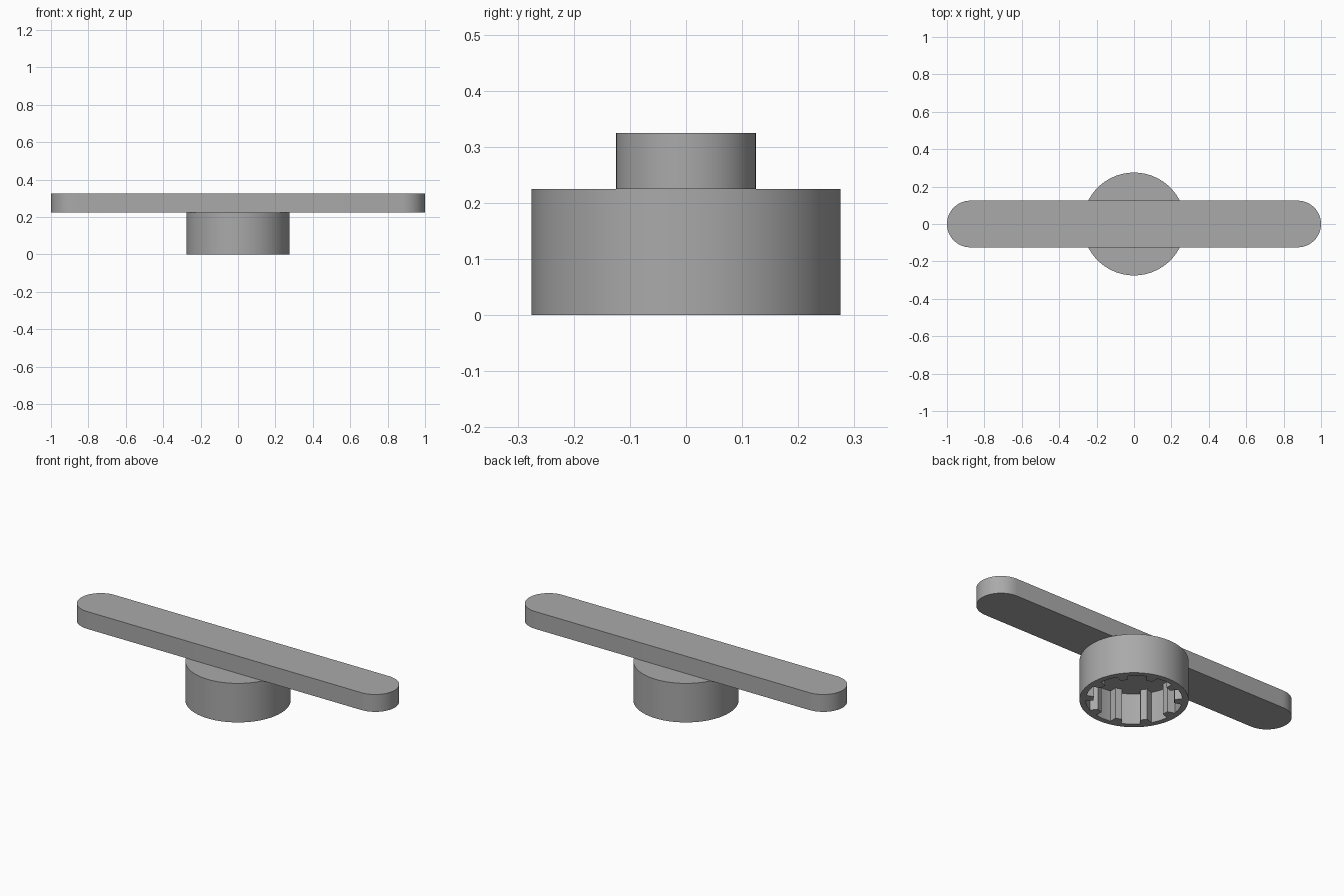
import bpy, bmesh
from math import sin, cos, pi, radians

cube = bpy.data.objects.get("Cube")
if cube:
    bpy.data.objects.remove(cube, do_unlink=True)

# Single grey plastic colour
grey = bpy.data.materials.new("grey_plastic")
grey.use_nodes = True
colour = (0.4, 0.4, 0.4, 1)
grey.diffuse_color = colour
grey.node_tree.nodes["Principled BSDF"].inputs["Base Color"].default_value = colour


def circle(radius, count):
    return [(radius * cos(2 * pi * i / count), radius * sin(2 * pi * i / count))
            for i in range(count)]


def prism(name, outline, bottom, top):
    """Extrude a closed outline between two heights."""
    bm = bmesh.new()
    face = bm.faces.new([bm.verts.new((x, y, bottom)) for x, y in outline])
    grown = bmesh.ops.extrude_face_region(bm, geom=[face])
    moved = [v for v in grown["geom"] if isinstance(v, bmesh.types.BMVert)]
    bmesh.ops.translate(bm, verts=moved, vec=(0, 0, top - bottom))
    bmesh.ops.recalc_face_normals(bm, faces=bm.faces)
    mesh = bpy.data.meshes.new(name)
    bm.to_mesh(mesh)
    bm.free()
    mesh.materials.append(grey)
    obj = bpy.data.objects.new(name, mesh)
    bpy.context.collection.objects.link(obj)
    return obj


# Handle bar with round ends
HALF, RAD, STEPS = 1.0, 0.125, 24
bar = []
for side, start in ((1, -pi / 2), (-1, pi / 2)):
    for i in range(STEPS + 1):
        a = start + pi * i / STEPS
        bar.append((side * (HALF - RAD) + RAD * cos(a), RAD * sin(a)))
handle = prism("handle_bar", bar, 0.225, 0.325)

# Round hub under the bar
hub = prism("hub", circle(0.275, 72), 0, 0.225)

# Splined socket cut up into the hub
TEETH, ROOT, TIP = 10, 0.245, 0.205
spline = []
for k in range(TEETH):
    for offset, radius in ((-11, ROOT), (0, ROOT), (11, ROOT), (13, TIP), (23, TIP)):
        a = radians(18 + 360 / TEETH * k + offset)
        spline.append((radius * cos(a), radius * sin(a)))
cutter = prism("socket_cutter", spline, -0.1, 0.175)
cutter.hide_render = True
cutter.hide_viewport = True

cut = hub.modifiers.new("socket", 'BOOLEAN')
cut.operation = 'DIFFERENCE'
cut.solver = 'EXACT'
cut.object = cutter

# Apply the cut, then drop the cutter
bpy.context.view_layer.update()
evaluated = hub.evaluated_get(bpy.context.evaluated_depsgraph_get())
hub.data = bpy.data.meshes.new_from_object(evaluated)
hub.modifiers.clear()
bpy.data.objects.remove(cutter, do_unlink=True)

# Smooth the round walls, keep edges crisp
for obj in (handle, hub):
    bpy.ops.object.select_all(action='DESELECT')
    obj.select_set(True)
    bpy.context.view_layer.objects.active = obj
    bpy.ops.object.shade_smooth_by_angle(angle=radians(15))
